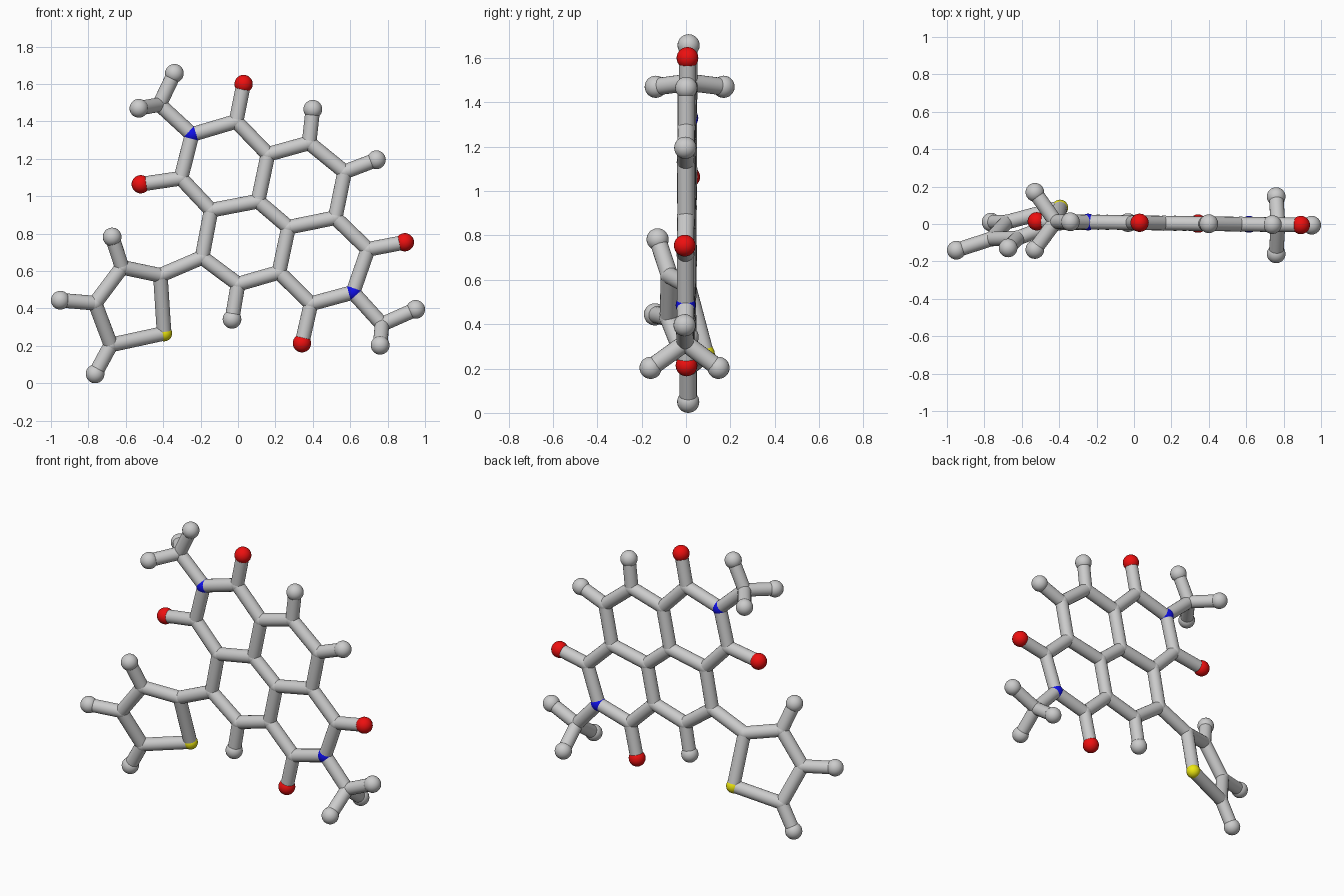
import bpy, bmesh
from mathutils import Vector, Matrix

if "Cube" in bpy.data.objects:
    bpy.data.objects.remove(bpy.data.objects["Cube"])

BOND_R = 0.039
LIMIT = 0.33          # atoms nearer than this are bonded
RADIUS = {"C": 0.041, "H": 0.05, "O": 0.049, "N": 0.045, "S": 0.043}
atoms = []            # (element, position)


def flat(element, *points):
    """Atoms lying in the gently turned main plane."""
    for x, z in points:
        atoms.append((element, Vector((x, 0.007 - 0.014 * x, z))))


def methyl(carbon, tip, pair):
    """End group: one hydrogen in the plane and two either side of it."""
    flat("C", carbon)
    flat("H", tip)
    x, z = pair
    for side in (-1, 1):
        atoms.append(("H", Vector((x, 0.007 - 0.018 * x + side * 0.153, z))))


# Fused four-ring core
flat("C", (-0.01, 1.40), (0.16, 1.224), (0.38, 1.285), (0.57, 1.13),
     (0.52, 0.885), (0.695, 0.716), (0.39, 0.425), (0.219, 0.593),
     (0.0, 0.53), (-0.192, 0.673), (-0.144, 0.925), (0.107, 0.973),
     (0.27, 0.834), (-0.305, 1.096))
flat("N", (-0.246, 1.33), (0.615, 0.486))
flat("O", (0.03, 1.60), (0.892, 0.754), (0.342, 0.214), (-0.52, 1.064))
flat("H", (0.40, 1.465), (0.74, 1.195), (-0.032, 0.342))
methyl((-0.42, 1.49), (-0.34, 1.657), (-0.53, 1.47))
methyl((0.77, 0.315), (0.95, 0.395), (0.76, 0.203))

# Twisted five-sided ring
for element, x, y, z in [
        ("C", -0.415, 0.005, 0.577), ("C", -0.62, -0.075, 0.62),
        ("C", -0.764, -0.08, 0.428), ("C", -0.68, 0.01, 0.205),
        ("S", -0.395, 0.087, 0.267), ("H", -0.673, -0.128, 0.782),
        ("H", -0.95, -0.14, 0.444), ("H", -0.764, 0.01, 0.05)]:
    atoms.append((element, Vector((x, y, z))))


def finish(name, bm, color=None):
    mesh = bpy.data.meshes.new(name)
    bm.to_mesh(mesh)
    bm.free()
    for p in mesh.polygons:
        p.use_smooth = True
    obj = bpy.data.objects.new(name, mesh)
    bpy.context.collection.objects.link(obj)
    if color:
        mat = bpy.data.materials.new(name + "_color")
        mat.diffuse_color = color
        mat.use_nodes = True
        mat.node_tree.nodes["Principled BSDF"].inputs["Base Color"].default_value = mat.diffuse_color
        mesh.materials.append(mat)


# Balls, one object per element
for element, name, color in [
        ("C", "carbon_joints", None), ("H", "hydrogen_balls", None),
        ("O", "oxygen_balls", (0.85, 0.005, 0.005, 1)),
        ("N", "nitrogen_balls", (0.005, 0.005, 0.8, 1)),
        ("S", "sulfur_ball", (0.85, 0.8, 0.005, 1))]:
    bm = bmesh.new()
    for kind, pos in atoms:
        if kind == element:
            bmesh.ops.create_uvsphere(bm, u_segments=24, v_segments=14,
                                      radius=RADIUS[kind],
                                      matrix=Matrix.Translation(pos))
    finish(name, bm, color)

# Sticks between neighbouring atoms
bm = bmesh.new()
for i, (ka, a) in enumerate(atoms):
    for kb, b in atoms[i + 1:]:
        d = b - a
        if d.length < LIMIT and not ka == kb == "H":
            turn = d.to_track_quat("Z", "Y").to_matrix().to_4x4()
            bmesh.ops.create_cone(bm, cap_ends=False, segments=20,
                                  radius1=BOND_R, radius2=BOND_R,
                                  depth=d.length,
                                  matrix=Matrix.Translation((a + b) / 2) @ turn)
finish("bond_sticks", bm)
